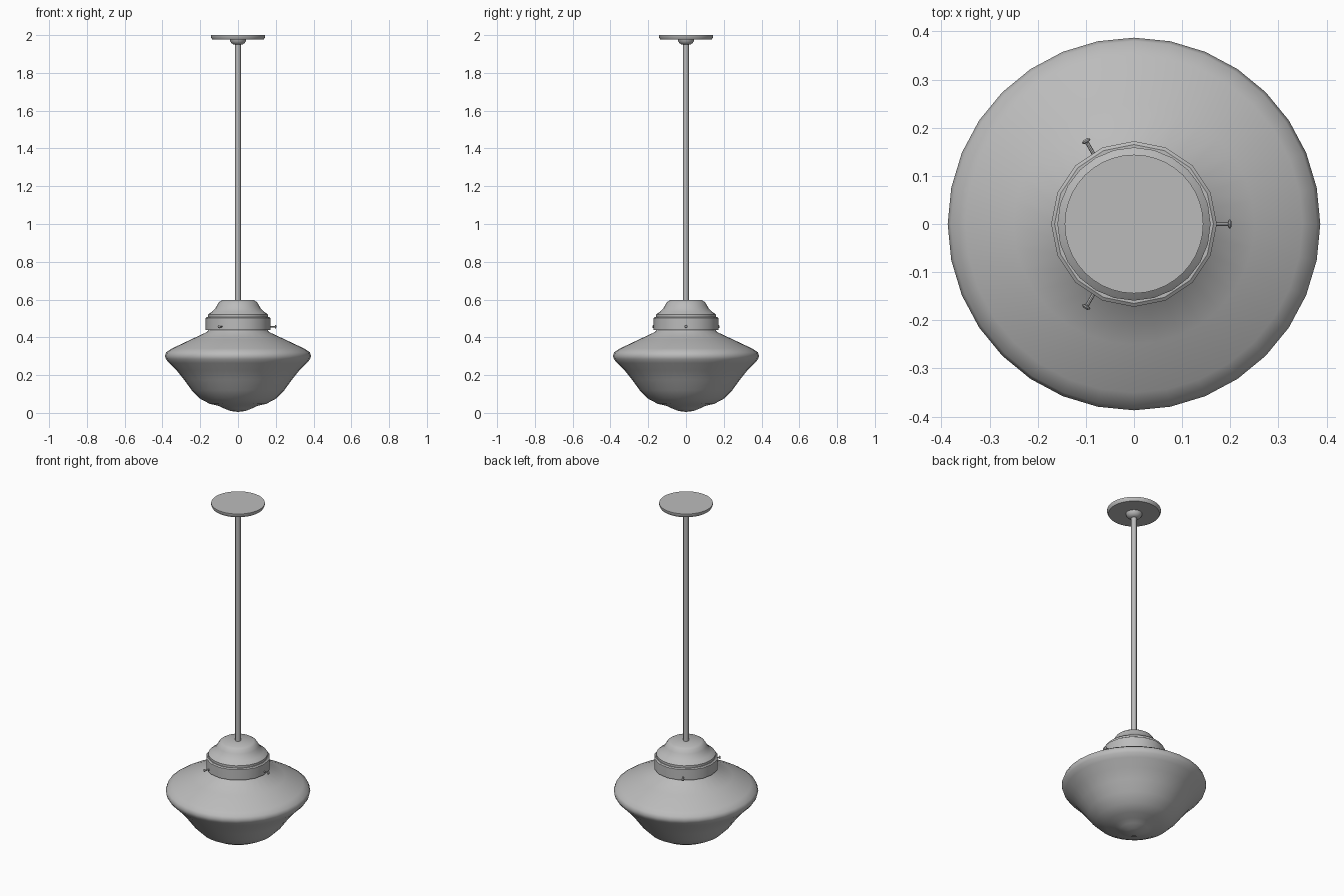
import bpy
import math
from mathutils import Matrix, Vector

cube = bpy.data.objects.get("Cube")
if cube:
    bpy.data.objects.remove(cube, do_unlink=True)

grey = bpy.data.materials.new("plain_grey")
grey.use_nodes = True
colour = (0.5, 0.5, 0.5, 1)
grey.diffuse_color = colour
grey.node_tree.nodes["Principled BSDF"].inputs["Base Color"].default_value = colour


def lathe(name, profile, sides, matrix=None, sharp=35):
    """Revolve (radius, height) points, listed bottom to top, around z."""
    verts, rings, faces = [], [], []
    for r, z in profile:
        count = sides if r > 0 else 1
        rings.append([len(verts) + i % count for i in range(sides)])
        for i in range(count):
            a = math.tau * i / sides
            verts.append((r * math.cos(a), r * math.sin(a), z))
    for low, high in zip(rings, rings[1:]):
        for i in range(sides):
            j = (i + 1) % sides
            quad = [low[i], low[j], high[j], high[i]]
            faces.append(list(dict.fromkeys(quad)))
    mesh = bpy.data.meshes.new(name)
    mesh.from_pydata(verts, [], faces)
    mesh.materials.append(grey)
    obj = bpy.data.objects.new(name, mesh)
    bpy.context.collection.objects.link(obj)
    if matrix:
        obj.matrix_world = matrix
    bpy.ops.object.select_all(action="DESELECT")
    obj.select_set(True)
    bpy.context.view_layer.objects.active = obj
    bpy.ops.object.shade_smooth_by_angle(angle=math.radians(sharp))
    return obj


# Glass globe with a small rounded tip
lathe("glass_shade", [
    (0, 0.005), (0.04, 0.01), (0.075, 0.024), (0.105, 0.038), (0.15, 0.048),
    (0.2, 0.075), (0.245, 0.12), (0.285, 0.175), (0.325, 0.225),
    (0.365, 0.264), (0.382, 0.285), (0.387, 0.302), (0.38, 0.321),
    (0.35, 0.341), (0.25, 0.388), (0.165, 0.428), (0.152, 0.445)], 32, sharp=50)

# Fitter band and stepped cap
lathe("fitter_band", [
    (0.145, 0.44), (0.172, 0.44), (0.172, 0.502), (0.165, 0.507), (0.145, 0.507)], 16)
lathe("fitter_cap", [
    (0.145, 0.5), (0.159, 0.505), (0.159, 0.52), (0.152, 0.526), (0.138, 0.536),
    (0.122, 0.55), (0.112, 0.568), (0.1, 0.587), (0.085, 0.597), (0, 0.597)], 24)

# Hanging rod
lathe("hanging_rod", [(0, 0.59), (0.015, 0.59), (0.015, 1.965), (0, 1.965)], 12, sharp=45)

# Ceiling plate and its hub
lathe("ceiling_plate", [
    (0, 1.978), (0.137, 1.978), (0.144, 1.99), (0.144, 2), (0, 2)], 40)
lathe("ceiling_hub", [
    (0, 1.949), (0.022, 1.949), (0.034, 1.957), (0.042, 1.968), (0.044, 1.98)], 20)

# Three thumb screws through the band
for n in range(3):
    turn = Matrix.Rotation(math.tau * n / 3, 4, "Z")
    place = Matrix.Translation(Vector((0.15, 0, 0.457)))
    lathe(f"thumb_screw_{n + 1}", [
        (0, 0), (0.004, 0), (0.004, 0.045), (0.009, 0.047), (0.009, 0.05),
        (0.005, 0.053), (0, 0.053)], 8, turn @ place @ Matrix.Rotation(math.pi / 2, 4, "Y"))
